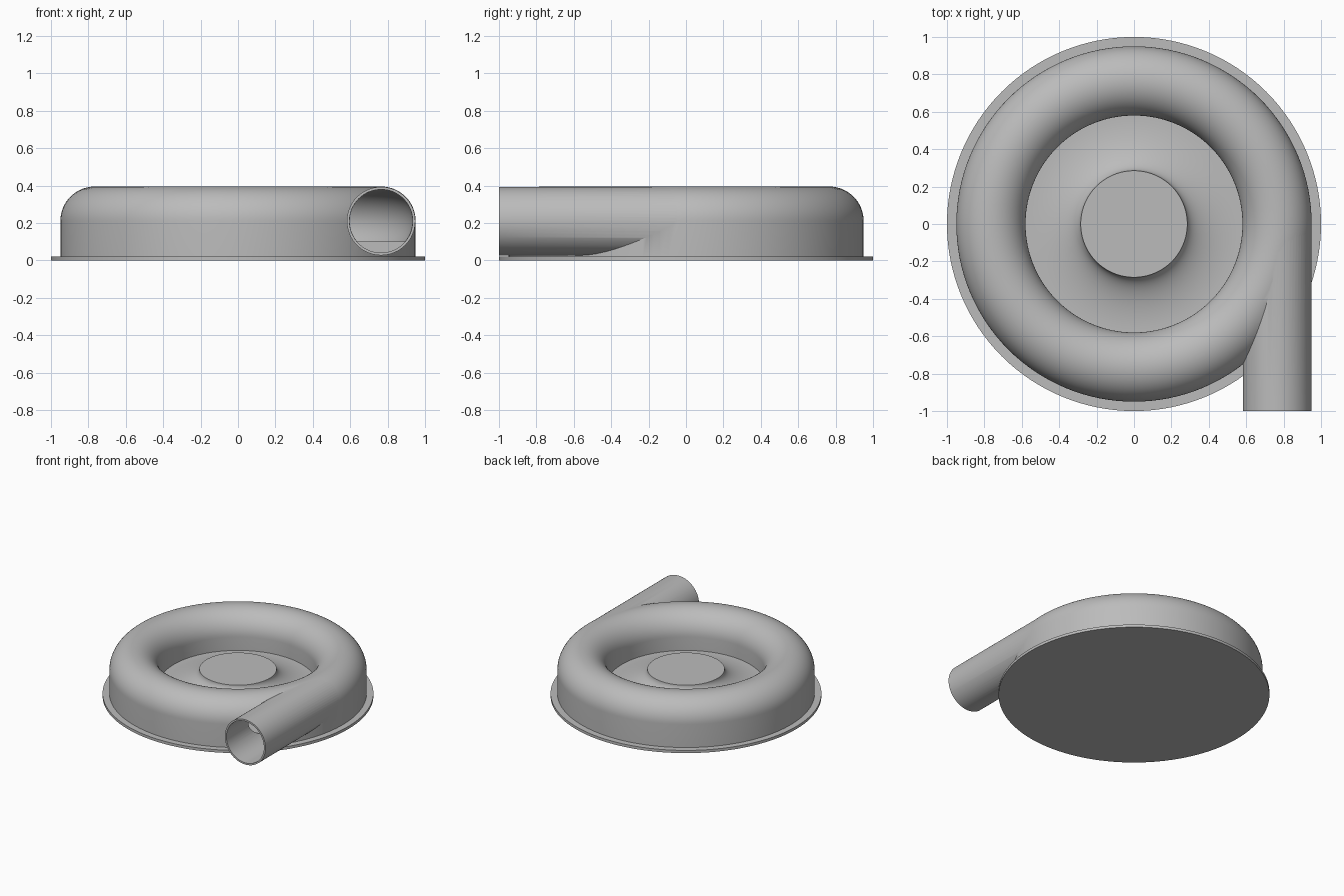
import bpy, bmesh, math
from mathutils import Matrix

cube = bpy.data.objects.get("Cube")
if cube:
    bpy.data.objects.remove(cube, do_unlink=True)

grey = bpy.data.materials.new("light grey")
grey.use_nodes = True
grey.diffuse_color = (0.5, 0.5, 0.5, 1)
grey.node_tree.nodes["Principled BSDF"].inputs["Base Color"].default_value = (0.5, 0.5, 0.5, 1)

SEGMENTS = 128
RING, AXIS_Z, TUBE, BORE = 0.765, 0.21, 0.185, 0.168
FLANGE, FLOOR = 0.022, 0.1
HUB_R, HUB_Z, FLOOR_R = 0.285, 0.22, 0.57


def finish(name, bm):
    bmesh.ops.recalc_face_normals(bm, faces=bm.faces)
    mesh = bpy.data.meshes.new(name)
    bm.to_mesh(mesh)
    bm.free()
    mesh.materials.append(grey)
    obj = bpy.data.objects.new(name, mesh)
    bpy.context.collection.objects.link(obj)
    return obj


def revolve(name, profile, closed=False):
    """Spin an (r, z) profile about the z axis."""
    bm = bmesh.new()
    verts = [bm.verts.new((r, 0, z)) for r, z in profile]
    edges = [bm.edges.new(pair) for pair in zip(verts, verts[1:])]
    if closed:
        edges.append(bm.edges.new((verts[-1], verts[0])))
    bmesh.ops.spin(bm, geom=verts + edges, cent=(0, 0, 0), axis=(0, 0, 1),
                   angle=math.tau, steps=SEGMENTS, use_merge=True)
    bmesh.ops.remove_doubles(bm, verts=bm.verts, dist=1e-5)
    return finish(name, bm)


def pipe(name, radius, y0, y1):
    """Solid cylinder along y on the outlet axis."""
    bm = bmesh.new()
    place = Matrix.Translation((RING, (y0 + y1) / 2, AXIS_Z)) @ Matrix.Rotation(math.pi / 2, 4, 'X')
    bmesh.ops.create_cone(bm, cap_ends=True, segments=64, radius1=radius,
                          radius2=radius, depth=y1 - y0, matrix=place)
    return finish(name, bm)


def arc(cx, cz, rx, rz, a0, a1, steps):
    angles = [math.radians(a0 + (a1 - a0) * i / steps) for i in range(steps + 1)]
    return [(cx + rx * math.cos(a), cz + rz * math.sin(a)) for a in angles]


# Housing: outer wall, rounded crown, inner wall, dished floor and raised hub
profile = [(0, 0.01), (0.95, 0.01)]
profile += arc(RING, AXIS_Z, TUBE, TUBE, 0, 180, 32)
profile += [(RING - TUBE, FLOOR), (FLOOR_R, FLOOR)]
profile += arc(FLOOR_R, HUB_Z, FLOOR_R - HUB_R, HUB_Z - FLOOR, 270, 180, 20)
profile += [(0, HUB_Z)]
housing = revolve("volute_housing", profile)

# Hollow channel with a flat floor, plus the outlet bore
dip = math.degrees(math.asin((AXIS_Z - FLOOR) / BORE))
channel = revolve("channel_cutter", arc(RING, AXIS_Z, BORE, BORE, -dip, 180 + dip, 40), True)
outlet = pipe("outlet_pipe_cutter", TUBE - 0.002, -1.0, 0.0)
bore = pipe("bore_cutter", BORE + 0.001, -1.1, -0.003)

for cutter, operation in ((outlet, 'UNION'), (channel, 'DIFFERENCE'), (bore, 'DIFFERENCE')):
    mod = housing.modifiers.new(cutter.name, 'BOOLEAN')
    mod.object, mod.operation, mod.solver = cutter, operation, 'EXACT'
graph = bpy.context.evaluated_depsgraph_get()
housing.data = bpy.data.meshes.new_from_object(housing.evaluated_get(graph))
housing.modifiers.clear()
for cutter in (outlet, channel, bore):
    bpy.data.objects.remove(cutter, do_unlink=True)

# Base flange
flange = revolve("base_flange", [(0, 0), (1, 0), (1, FLANGE), (0, FLANGE)])

for obj in (housing, flange):
    bpy.ops.object.select_all(action='DESELECT')
    obj.select_set(True)
    bpy.context.view_layer.objects.active = obj
    bpy.ops.object.shade_smooth_by_angle(angle=math.radians(30))
